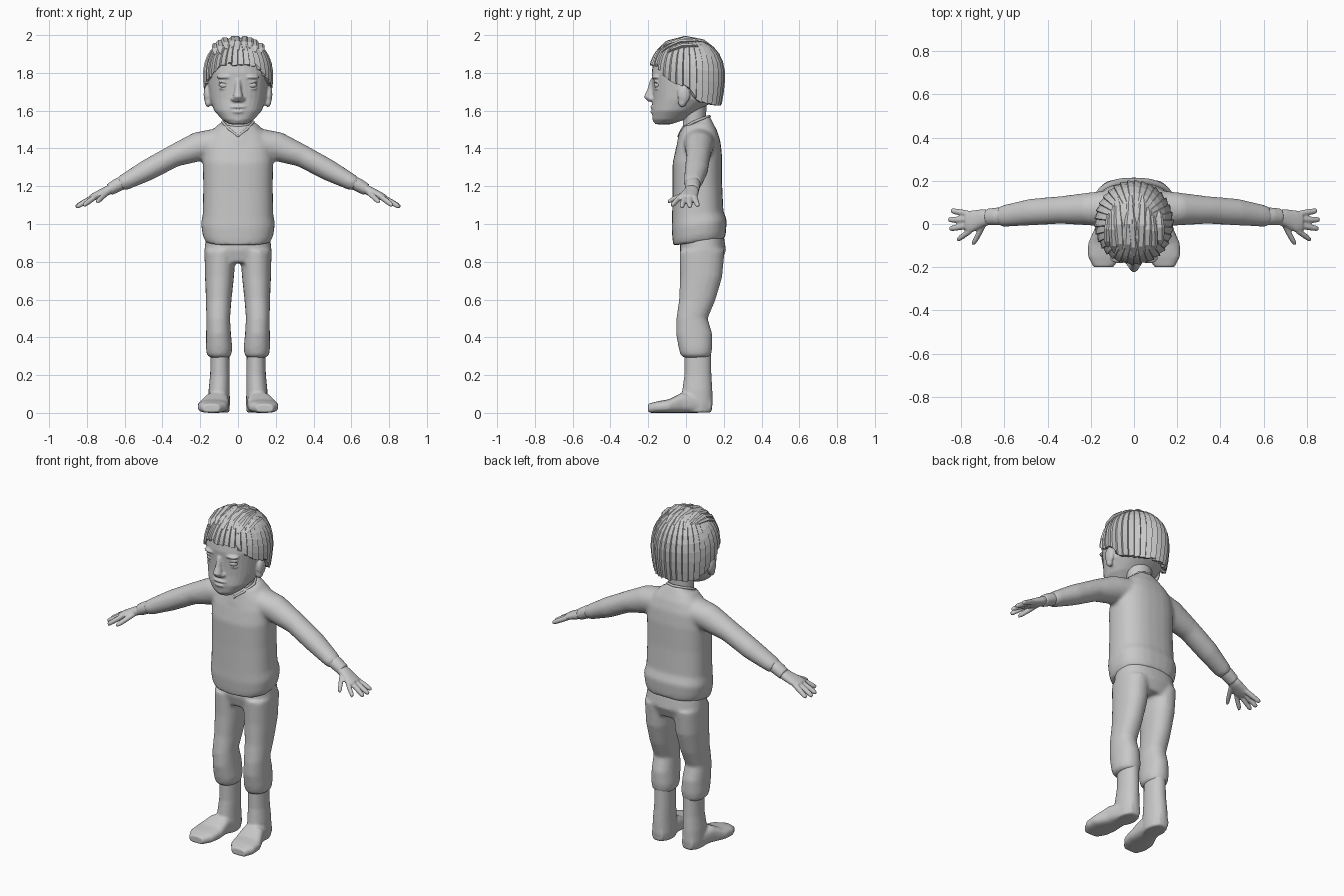
import bpy, bmesh, math, random
from mathutils import Vector, Matrix

random.seed(4)
if "Cube" in bpy.data.objects:
    bpy.data.objects.remove(bpy.data.objects["Cube"])

grey = bpy.data.materials.new("plain grey")
grey.use_nodes = True
grey.diffuse_color = (0.58, 0.58, 0.58, 1)
grey.node_tree.nodes["Principled BSDF"].inputs["Base Color"].default_value = grey.diffuse_color

X, Y, Z = Vector((1, 0, 0)), Vector((0, 1, 0)), Vector((0, 0, 1))
ARM_UP = Vector((0.43, 0, 0.9))
BOTH = (1, -1)


def loft(bm, sections, u=X, v=Y, n=20, p=2.3, sides=(1,)):
    """Closed skin over rounded sections (x, y, z, radius along u, radius along v)."""
    def power(c):
        return math.copysign(abs(c) ** (2 / p), c)
    for s in sides:
        rings = []
        for x, y, z, ru, rv in sections:
            ring = []
            for i in range(n):
                a = 2 * math.pi * i / n
                co = Vector((x, y, z)) + u * ru * power(math.cos(a)) + v * rv * power(math.sin(a))
                ring.append(bm.verts.new((s * co.x, co.y, co.z)))
            rings.append(ring)
        for low, high in zip(rings, rings[1:]):
            for i in range(n):
                j = (i + 1) % n
                bm.faces.new((low[i], low[j], high[j], high[i]))
        bm.faces.new(rings[0])
        bm.faces.new(rings[-1])


def blob(bm, centre, radii, sides=(1,)):
    for s in sides:
        m = Matrix.Translation((s * centre[0], centre[1], centre[2])) @ Matrix.Diagonal((*radii, 1))
        bmesh.ops.create_uvsphere(bm, u_segments=20, v_segments=12, radius=1, matrix=m)


def finish(name, bm, voxel=0, relax=0, smooth=True):
    bmesh.ops.recalc_face_normals(bm, faces=bm.faces)
    mesh = bpy.data.meshes.new(name)
    bm.to_mesh(mesh)
    bm.free()
    mesh.materials.append(grey)
    for f in mesh.polygons:
        f.use_smooth = smooth
    ob = bpy.data.objects.new(name, mesh)
    bpy.context.collection.objects.link(ob)
    if voxel:
        mod = ob.modifiers.new("Blend", 'REMESH')
        mod.mode, mod.voxel_size, mod.use_smooth_shade = 'VOXEL', voxel, True
    if relax:
        mod = ob.modifiers.new("Relax", 'SMOOTH')
        mod.factor, mod.iterations = 0.5, relax
    return ob


# Sweater: body, collar base and sleeves blended together
bm = bmesh.new()
loft(bm, [(0, .07, .905, .172, .137), (0, .07, .94, .187, .142), (0, .07, 1.0, .196, .146),
          (0, .062, 1.05, .187, .136), (0, .06, 1.2, .184, .131), (0, .06, 1.34, .187, .131),
          (0, .065, 1.42, .18, .118), (0, .065, 1.48, .15, .1), (0, .06, 1.53, .1, .08)],
     v=Vector((0, 1, .14)), n=28, p=2.5)
loft(bm, [(0, .05, 1.47, .11, .1), (0, .048, 1.535, .084, .08)], v=Vector((0, 1, .45)))
loft(bm, [(.08, .07, 1.435, .09, .08), (.2, .07, 1.412, .077, .08), (.34, .065, 1.36, .064, .06),
          (.48, .055, 1.285, .062, .057), (.6, .038, 1.222, .051, .044),
          (.625, .035, 1.21, .045, .037)], u=Y, v=ARM_UP, p=2, sides=BOTH)
finish("sweater", bm, .011, 5)

# Collar edge with a shallow V at the front
curve = bpy.data.curves.new("collar_edge", 'CURVE')
curve.dimensions, curve.bevel_depth, curve.bevel_resolution = '3D', .007, 2
path = [(0, -.038, 1.465), (.05, -.02, 1.505), (.082, .04, 1.54), (.05, .105, 1.565),
        (0, .125, 1.57), (-.05, .105, 1.565), (-.082, .04, 1.54), (-.05, -.02, 1.505)]
spline = curve.splines.new('POLY')
spline.points.add(len(path) - 1)
for pt, co in zip(spline.points, path):
    pt.co = (*co, 1)
spline.use_cyclic_u = True
curve.materials.append(grey)
bpy.context.collection.objects.link(bpy.data.objects.new("collar_edge", curve))

# Cuffs
bm = bmesh.new()
loft(bm, [(.59, .036, 1.228, .042, .036), (.64, .035, 1.205, .041, .036),
          (.682, .033, 1.181, .038, .032)], u=Y, v=ARM_UP, p=2, sides=BOTH)
finish("cuffs", bm, .007, 2)

# Hands: palm, four fingers and thumb
bm = bmesh.new()
loft(bm, [(.655, .032, 1.195, .031, .025), (.7, .027, 1.172, .041, .025),
          (.75, .012, 1.15, .051, .021), (.778, .01, 1.138, .046, .017)],
     u=Y, v=ARM_UP, p=2.2, sides=BOTH)
for base, tip in [((.755, -.03, 1.145), (.818, -.073, 1.098)), ((.765, -.007, 1.143), (.855, -.022, 1.09)),
                  ((.765, .02, 1.143), (.86, .02, 1.09)), ((.755, .045, 1.145), (.848, .062, 1.096)),
                  ((.695, .0, 1.165), (.745, -.095, 1.118))]:
    a, b = Vector(base), Vector(tip)
    thumb = tip == (.745, -.095, 1.118)
    loft(bm, [(*a.lerp(b, t), r, r) for t, r in ((0, .015), (.5, .015), (.85, .0135), (1, .009))],
         u=X if thumb else Y, v=ARM_UP if not thumb else Z, n=10, p=2, sides=BOTH)
finish("hands", bm, .0055, 2)

# Trousers: hips and two legs with gathered ends
bm = bmesh.new()
loft(bm, [(0, .085, .795, .15, .1), (0, .09, .86, .178, .122), (0, .085, .94, .17, .115)], n=28, p=2.4)
loft(bm, [(.095, .085, .86, .083, .12), (.098, .08, .72, .077, .112), (.102, .06, .6, .068, .097),
          (.105, .032, .5, .063, .083), (.103, .043, .42, .066, .096), (.1, .05, .345, .07, .09),
          (.1, .052, .31, .066, .082), (.098, .054, .293, .052, .07)], p=2.2, sides=BOTH)
finish("trousers", bm, .01, 5)

# Boots: upright shaft and a foot turned outwards
bm = bmesh.new()
loft(bm, [(.095, .062, .33, .049, .07), (.096, .063, .2, .052, .072), (.1, .06, .12, .056, .08),
          (.1, .06, .05, .058, .082), (.1, .06, .002, .054, .075)], p=2.1, sides=BOTH)
loft(bm, [(.1, .135, .04, .036, .038), (.105, .05, .05, .057, .05), (.115, -.02, .054, .067, .054),
          (.13, -.09, .036, .083, .036), (.136, -.15, .031, .078, .031),
          (.142, -.2, .024, .046, .024)], v=Z, p=2.8, sides=BOTH)
finish("boots", bm, .008, 3)

# Head: skull, jaw, nose, brows, lids, lips and ears
bm = bmesh.new()
loft(bm, [(0, -.12, 1.528, .045, .042), (0, -.09, 1.553, .085, .086), (0, -.055, 1.6, .126, .126),
          (0, -.01, 1.66, .15, .166), (0, .0, 1.73, .16, .178), (0, .0, 1.8, .166, .182),
          (0, .0, 1.88, .15, .17), (0, .01, 1.945, .1, .11)], n=32, p=2.2)
loft(bm, [(0, -.17, 1.765, .014, .02), (0, -.182, 1.71, .018, .024), (0, -.192, 1.672, .027, .032),
          (0, -.18, 1.648, .024, .02)], n=14, p=2)
blob(bm, (.022, -.18, 1.662), (.015, .018, .013), BOTH)
blob(bm, (.068, -.157, 1.778), (.045, .026, .012), BOTH)
blob(bm, (.068, -.155, 1.752), (.036, .018, .006), BOTH)
blob(bm, (.068, -.153, 1.718), (.034, .016, .006), BOTH)
blob(bm, (0, -.168, 1.62), (.048, .022, .009))
blob(bm, (0, -.166, 1.594), (.04, .024, .01))
blob(bm, (0, -.145, 1.553), (.035, .033, .022))
blob(bm, (.164, -.012, 1.685), (.018, .034, .05), BOTH)
blob(bm, (.158, -.02, 1.645), (.018, .022, .026), BOTH)
finish("head", bm, .006, 3)

# Eyes
bm = bmesh.new()
blob(bm, (.068, -.15, 1.735), (.032, .02, .018), BOTH)
finish("eyes", bm)

# Neck
bm = bmesh.new()
loft(bm, [(0, .05, 1.46, .078, .07), (0, .045, 1.55, .073, .062), (0, .04, 1.68, .08, .07)], p=2)
finish("neck", bm, .01, 2)

# Hair: a shell of overlapping upright strands with an uneven lower edge
RX, RY, CY, MID, RISE, POW = .181, .197, .004, 1.78, .205, 2.3
EDGE = [(0, 1.85), (32, 1.845), (48, 1.79), (68, 1.755), (92, 1.725), (108, 1.655), (130, 1.63), (180, 1.628)]


def edge_height(angle):
    d = abs((math.degrees(angle) + 180) % 360 - 180)
    for (a0, z0), (a1, z1) in zip(EDGE, EDGE[1:]):
        if d <= a1:
            return z0 + (z1 - z0) * (d - a0) / (a1 - a0)
    return EDGE[-1][1]


def hair_spread(z):
    if z < MID:
        return 1 - 1.9 * (MID - z) ** 1.6
    return max(0, 1 - ((z - MID) / RISE) ** POW) ** (1 / POW)


bm = bmesh.new()
STRANDS, STEPS = 34, 9
columns = []
for i in range(STRANDS):
    drop = random.uniform(-.01, .008)
    lift = random.uniform(.0, .012)
    for part, bump in ((.02, -.022), (.9, .022 + lift)):
        a = 2 * math.pi * (i + part) / STRANDS
        low = edge_height(a) + drop
        column = []
        for k in range(STEPS + 1):
            t = k / STEPS
            z = low + (MID + RISE * .995 - low) * math.sin(t * math.pi / 2)
            r = hair_spread(z) * (1 + bump * (1 - t * t))
            column.append(bm.verts.new((RX * r * math.sin(a), CY - RY * r * math.cos(a), z)))
        columns.append(column)
for c, d in zip(columns, columns[1:] + columns[:1]):
    for k in range(STEPS):
        bm.faces.new((c[k], d[k], d[k + 1], c[k + 1]))
bm.faces.new([c[-1] for c in columns])
hair = finish("hair_shell", bm, smooth=False)
mod = hair.modifiers.new("Thickness", 'SOLIDIFY')
mod.thickness, mod.offset = .02, -1

# Locks swept back over the crown
bm = bmesh.new()
for i in range(9):
    x0 = -.12 + .03 * i
    sway = random.uniform(-.02, .02)
    start, end = random.uniform(-.16, -.13), random.uniform(.06, .14)
    shrink = math.sqrt(1 - (x0 / RX) ** 2)
    sections = []
    for t, w in ((0, .006), (.15, .02), (.5, .024), (.85, .018), (1, .004)):
        x, y = x0 + sway * t, (start + (end - start) * t) * shrink
        rho = min(.98, math.hypot(x / RX, (y - CY) / RY))
        z = MID + RISE * (1 - rho ** POW) ** (1 / POW)
        sections.append((x, y, min(z, 1.986), w, w * .55))
    loft(bm, sections, v=Z, n=6, p=2)
finish("crown_locks", bm, smooth=False)
